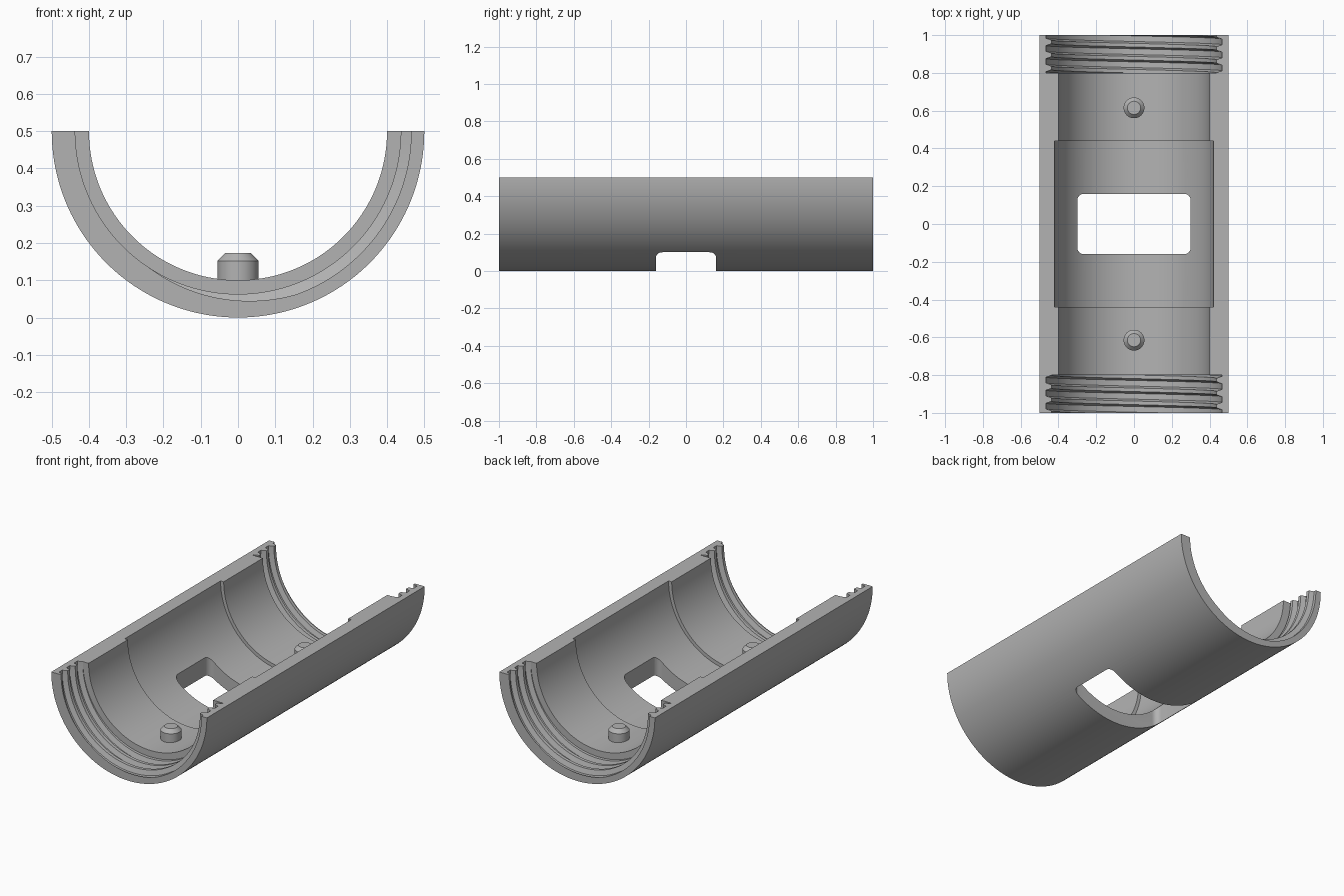
import bpy, bmesh
from math import sin, cos, pi

cube = bpy.data.objects.get("Cube")
if cube:
    bpy.data.objects.remove(cube)

RADIUS, BORE, RELIEF = 0.5, 0.40, 0.42
CREST, ROOT, PITCH = 0.437, 0.465, 0.069
HALF_MOUTH, HALF_FLOOR = 0.025, 0.015
SEGMENTS = 96

grey = bpy.data.materials.new("plain grey")
grey.use_nodes = True
colour = (0.45, 0.45, 0.45, 1)
grey.diffuse_color = colour
grey.node_tree.nodes["Principled BSDF"].inputs["Base Color"].default_value = colour


def make_object(name, bm):
    bmesh.ops.remove_doubles(bm, verts=bm.verts, dist=1e-5)
    bmesh.ops.recalc_face_normals(bm, faces=bm.faces)
    mesh = bpy.data.meshes.new(name)
    bm.to_mesh(mesh)
    bm.free()
    mesh.materials.append(grey)
    obj = bpy.data.objects.new(name, mesh)
    bpy.context.collection.objects.link(obj)
    return obj


def activate(obj):
    bpy.ops.object.select_all(action='DESELECT')
    obj.select_set(True)
    bpy.context.view_layer.objects.active = obj


def bridge(bm, rings, closed):
    """Join matching rings of vertices with quads."""
    pairs = list(zip(rings, rings[1:])) + ([(rings[-1], rings[0])] if closed else [])
    for a, b in pairs:
        for i in range(len(a)):
            j = (i + 1) % len(a)
            bm.faces.new((a[i], a[j], b[j], b[i]))


# Helical thread: the grooves drift along y as the angle grows
def thread(angle):
    centres = [-0.964 + k * PITCH - PITCH * angle / (2 * pi) for k in range(4)]

    def radius(y):
        gap = min(abs(y - c) for c in centres)
        depth = (HALF_MOUTH - gap) / (HALF_MOUTH - HALF_FLOOR)
        return CREST + (ROOT - CREST) * max(0, min(1, depth))

    ys = [-1]
    for c in centres:
        ys += [c - HALF_MOUTH, c - HALF_FLOOR, c + HALF_FLOOR, c + HALF_MOUTH]
    ys = [max(-1, min(-0.8, y)) for y in ys + [-0.8]]
    return [(y, radius(y)) for y in ys]


def wall_section(angle):
    front = thread(angle)
    back = [(-y, r) for y, r in reversed(thread(pi - angle))]
    middle = [(-0.8, BORE), (-0.44, BORE), (-0.44, RELIEF),
              (0.44, RELIEF), (0.44, BORE), (0.8, BORE)]
    return front + middle + back + [(1, RADIUS), (-1, RADIUS)]


# Half tube swept around its long axis
bm = bmesh.new()
rings = []
for s in range(SEGMENTS + 1):
    t = pi * s / SEGMENTS
    rings.append([bm.verts.new((-r * cos(t), y, RADIUS - r * sin(t)))
                  for y, r in wall_section(t)])
bridge(bm, rings, False)
bm.faces.new(rings[0])
bm.faces.new(rings[-1])
shell = make_object("half_tube_shell", bm)

# Rounded window cut through the floor
bm = bmesh.new()
bmesh.ops.create_cube(bm, size=1)
for v in bm.verts:
    v.co.x *= 0.6
    v.co.y *= 0.32
    v.co.z *= 0.5
uprights = [e for e in bm.edges if abs(e.verts[0].co.z - e.verts[1].co.z) > 0.1]
bmesh.ops.bevel(bm, geom=uprights, offset=0.035, segments=8, profile=0.5,
                affect='EDGES')
cutter = make_object("window_cutter", bm)
cutter.hide_render = True
cut = shell.modifiers.new("window", 'BOOLEAN')
cut.operation = 'DIFFERENCE'
cut.solver = 'EXACT'
cut.object = cutter
activate(shell)
bpy.ops.object.modifier_apply(modifier=cut.name)
bpy.data.objects.remove(cutter)
bpy.ops.object.shade_smooth_by_angle()

# Chamfered locating pins
for name, y in (("front_pin", -0.615), ("back_pin", 0.615)):
    bm = bmesh.new()
    sides = 40
    rings = [[bm.verts.new((r * cos(2 * pi * i / sides),
                            y + r * sin(2 * pi * i / sides), z))
              for i in range(sides)]
             for r, z in ((0.055, 0.07), (0.055, 0.152), (0.035, 0.173))]
    bridge(bm, rings, False)
    bm.faces.new(rings[0])
    bm.faces.new(rings[-1])
    activate(make_object(name, bm))
    bpy.ops.object.shade_smooth_by_angle()
